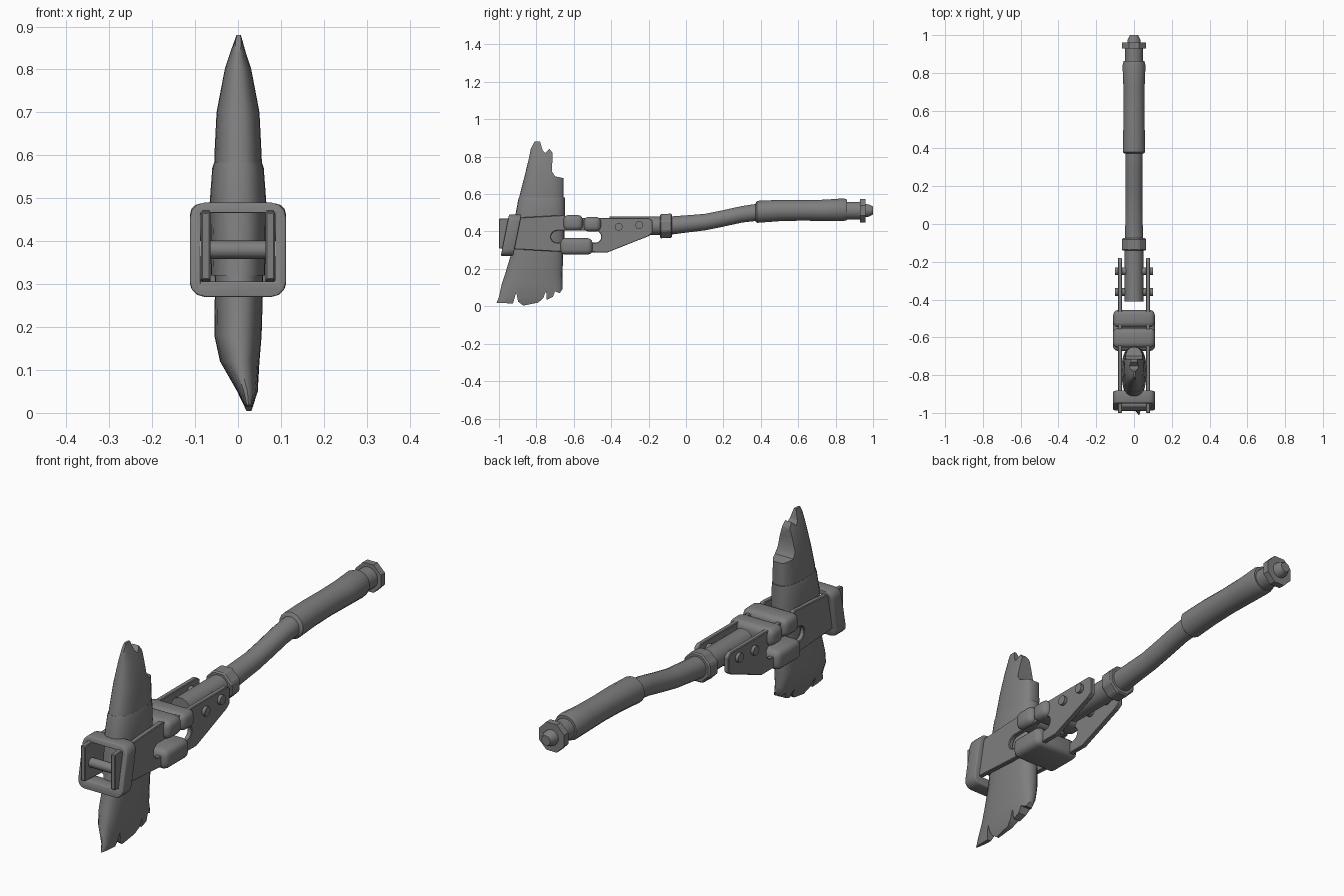
import bpy
import bmesh
from math import cos, sin, pi, copysign
from mathutils import Vector

default = bpy.data.objects.get("Cube")
if default:
    bpy.data.objects.remove(default, do_unlink=True)

GREY = (0.21, 0.21, 0.21, 1)
metal = bpy.data.materials.new("worn grey")
metal.use_nodes = True
metal.diffuse_color = GREY
metal.node_tree.nodes["Principled BSDF"].inputs["Base Color"].default_value = GREY


def loft(name, rings):
    """Skin a list of equal rings of points and cap both ends."""
    bm = bmesh.new()
    rows = [[bm.verts.new(p) for p in ring] for ring in rings]
    for a, b in zip(rows, rows[1:]):
        for i in range(len(a)):
            j = (i + 1) % len(a)
            bm.faces.new((a[i], a[j], b[j], b[i]))
    bm.faces.new(rows[0])
    bm.faces.new(rows[-1])
    bmesh.ops.recalc_face_normals(bm, faces=bm.faces[:])
    mesh = bpy.data.meshes.new(name)
    bm.to_mesh(mesh)
    bm.free()
    mesh.materials.append(metal)
    obj = bpy.data.objects.new(name, mesh)
    bpy.context.collection.objects.link(obj)
    return obj


def activate(obj):
    bpy.ops.object.select_all(action='DESELECT')
    obj.select_set(True)
    bpy.context.view_layer.objects.active = obj


def smooth(obj, angle=0.7):
    activate(obj)
    bpy.ops.object.shade_smooth_by_angle(angle=angle)
    return obj


def boolean(obj, cutter, operation='DIFFERENCE'):
    mod = obj.modifiers.new("cut", 'BOOLEAN')
    mod.operation, mod.object, mod.solver = operation, cutter, 'EXACT'
    activate(obj)
    bpy.ops.object.modifier_apply(modifier=mod.name)
    bpy.data.objects.remove(cutter, do_unlink=True)


def bevel(obj, width, segments=3):
    mod = obj.modifiers.new("round", 'BEVEL')
    mod.width, mod.segments = width, segments
    mod.limit_method, mod.angle_limit = 'ANGLE', 0.6
    activate(obj)
    bpy.ops.object.modifier_apply(modifier=mod.name)


def plate(name, outline, x0, x1):
    """Extrude a (y, z) outline across x."""
    return loft(name, [[(x, y, z) for y, z in outline] for x in (x0, x1)])


def tube(name, rows, sides=16):
    """Turned part along y from rows of (y, centre z, radius)."""
    turn = [2 * pi * (i + 0.5) / sides for i in range(sides)]
    return loft(name, [[(r * cos(a), y, z + r * sin(a)) for a in turn]
                       for y, z, r in rows])


def box(name, x, y0, y1, z0, z1):
    return plate(name, [(y0, z0), (y1, z0), (y1, z1), (y0, z1)], -x, x)


def cross_pin(name, x0, x1, y, z, r, sides=12):
    turn = [2 * pi * i / sides for i in range(sides)]
    return smooth(plate(name, [(y + r * cos(a), z + r * sin(a)) for a in turn], x0, x1))


def blade_section(z, y0, y1, half, shift=0, n=24):
    """Rounded lens section at height z."""
    pts = []
    for i in range(n):
        c, s = cos(2 * pi * i / n), sin(2 * pi * i / n)
        pts.append((shift + half * copysign(abs(c) ** 0.8, c),
                    (y0 + y1) / 2 + (y1 - y0) / 2 * copysign(abs(s) ** 0.8, s), z))
    return pts


# Handle: bent shaft, grip, end nut and stub
smooth(tube("shaft", [(-0.41, 0.43, 0.05), (-0.1, 0.43, 0.05), (0, 0.44, 0.047),
                      (0.1, 0.45, 0.045), (0.2, 0.47, 0.045), (0.3, 0.492, 0.045),
                      (0.4, 0.505, 0.047), (0.6, 0.51, 0.047), (0.94, 0.512, 0.048)]))
smooth(tube("grip", [(0.372, 0.503, 0.05), (0.38, 0.505, 0.06), (0.5, 0.512, 0.058),
                     (0.62, 0.513, 0.056), (0.74, 0.513, 0.058), (0.84, 0.516, 0.062),
                     (0.862, 0.516, 0.056)]))
tube("end_nut", [(0.93, 0.512, 0.068), (0.96, 0.512, 0.068)], 8)
smooth(tube("end_stub", [(0.95, 0.512, 0.035), (0.975, 0.512, 0.034), (1, 0.512, 0.022)]))
collar = tube("shaft_collar", [(-0.14, 0.428, 0.07), (-0.075, 0.431, 0.07)], 8)
bevel(collar, 0.006, 1)

# Side plates with a long round-ended slot, plus rivets
PLATE = [(-1, 0.31), (-0.65, 0.29), (-0.42, 0.288), (-0.2, 0.375), (-0.18, 0.39),
         (-0.18, 0.46), (-0.2, 0.473), (-0.63, 0.473), (-0.655, 0.488), (-1, 0.468)]
SLOT = [((-0.485 if i < 9 else -0.69) + 0.032 * cos(a), 0.372 + 0.032 * sin(a))
        for i in range(18) for a in [-pi / 2 + pi * (i if i < 9 else i - 1) / 8]]
for side, label in ((1, "left"), (-1, "right")):
    cheek = plate(label + "_side_plate", PLATE, side * 0.064, side * 0.086)
    boolean(cheek, plate("slot_cutter", SLOT, -0.2, 0.2))
    bevel(cheek, 0.003, 1)
    for i, (y, z) in enumerate(((-0.36, 0.425), (-0.25, 0.435))):
        cross_pin(f"{label}_rivet_{i + 1}", side * 0.04, side * 0.1, y, z, 0.021)
cross_pin("front_pin", -0.07, 0.07, -0.955, 0.38, 0.021)

# Broken blade: lofted thickness trimmed by a jagged outline
blade = loft("blade", [blade_section(*row) for row in (
    (0, -1.02, -0.67, 0.004, 0.026), (0.05, -1.0, -0.66, 0.024, 0.022),
    (0.12, -0.985, -0.66, 0.046, 0.004), (0.18, -0.965, -0.66, 0.055, 0),
    (0.28, -0.935, -0.657, 0.056, 0.002), (0.5, -0.91, -0.655, 0.057, 0.002),
    (0.6, -0.888, -0.65, 0.055, 0), (0.7, -0.862, -0.65, 0.05, 0),
    (0.8, -0.838, -0.69, 0.031, 0), (0.84, -0.83, -0.7, 0.018, 0),
    (0.89, -0.82, -0.75, 0.002, 0.002))])
JAGGED = [(-1.05, 0.02), (-0.925, 0.015), (-0.908, 0.075), (-0.898, 0.025), (-0.87, 0.004),
          (-0.79, 0.02), (-0.762, 0.045), (-0.748, 0.085), (-0.745, 0.035), (-0.712, 0.05),
          (-0.7, 0.08), (-0.675, 0.07), (-0.655, 0.1), (-0.655, 0.685), (-0.7, 0.695),
          (-0.716, 0.72), (-0.714, 0.82), (-0.73, 0.843), (-0.752, 0.82), (-0.767, 0.835),
          (-0.78, 0.88), (-0.81, 0.88), (-0.85, 0.8), (-1.05, 0.3)]
boolean(blade, plate("edge_trim", JAGGED, -0.2, 0.2), 'INTERSECT')
smooth(blade)

# Sleeve around the middle of the blade
smooth(loft("blade_sleeve", [blade_section(*row) for row in (
    (0.32, -0.93, -0.65, 0.063), (0.49, -0.912, -0.648, 0.066),
    (0.57, -0.897, -0.648, 0.06), (0.583, -0.893, -0.648, 0.056))]))

# Front band: rounded rectangular ring leaning back
band = box("front_band", 0.112, -0.968, -0.902, 0.27, 0.49)
bevel_edges = [e for e in band.data.edges
               if abs((band.data.vertices[e.vertices[0]].co
                       - band.data.vertices[e.vertices[1]].co).y) > 0.01]
bm = bmesh.new()
bm.from_mesh(band.data)
bm.edges.ensure_lookup_table()
bmesh.ops.bevel(bm, geom=[bm.edges[e.index] for e in bevel_edges], offset=0.035,
                segments=3, profile=0.5, affect='EDGES')
bm.to_mesh(band.data)
bm.free()
boolean(band, box("band_cutter", 0.087, -1.1, -0.8, 0.306, 0.466))
bevel(band, 0.01, 2)
for v in band.data.vertices:
    v.co += Vector((0, 0.2 * (v.co.z - 0.38), 0))
smooth(band, 0.9)

# Wrapped bindings around the arms of the plates
for name, x, y0, y1, z0, z1 in (
        ("upper_rear_binding", 0.11, -0.547, -0.455, 0.4, 0.478),
        ("upper_front_binding", 0.112, -0.655, -0.552, 0.405, 0.488),
        ("lower_binding", 0.112, -0.672, -0.5, 0.276, 0.364)):
    wrap = box(name, x, y0, y1, z0, z1)
    bevel(wrap, 0.026, 3)
    smooth(wrap, 0.9)
